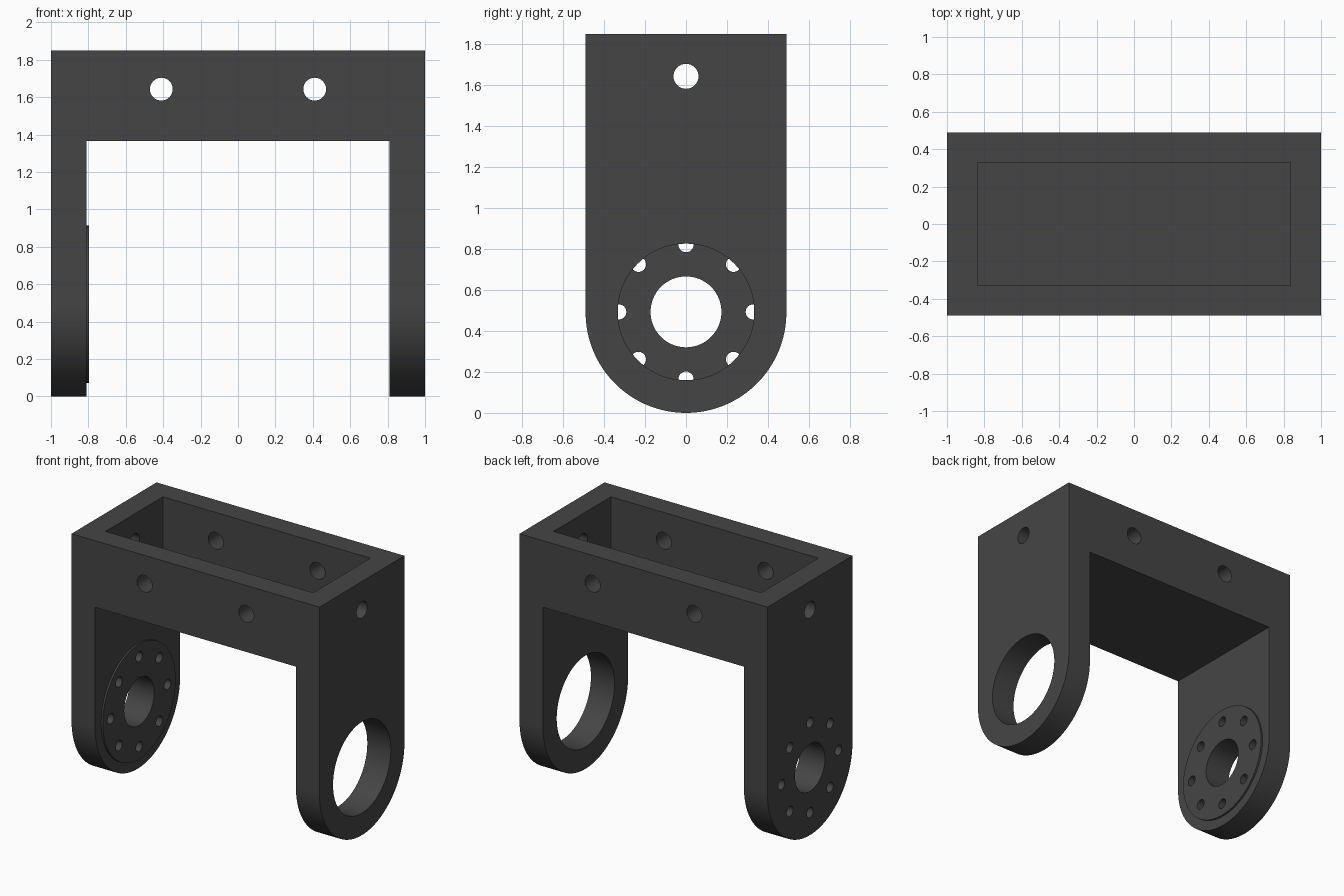
import bpy, bmesh
from math import cos, sin, pi, radians

if "Cube" in bpy.data.objects:
    bpy.data.objects.remove(bpy.data.objects["Cube"])

HALF_Y, TOP, AXIS_Z = 0.49, 1.85, 0.49
LEG_IN, BRIDGE_Z, POCKET_Z = 0.81, 1.365, 1.435

dark = bpy.data.materials.new("dark_plastic")
dark.diffuse_color = (0.06, 0.06, 0.06, 1)
dark.use_nodes = True
dark.node_tree.nodes["Principled BSDF"].inputs["Base Color"].default_value = dark.diffuse_color


def box(name, x0, x1, y0, y1, z0, z1):
    bpy.ops.mesh.primitive_cube_add(size=1, location=((x0+x1)/2, (y0+y1)/2, (z0+z1)/2))
    ob = bpy.context.object
    ob.name = name
    ob.scale = (x1-x0, y1-y0, z1-z0)
    bpy.ops.object.transform_apply(location=True, rotation=True, scale=True)
    return ob


def rod(name, axis, r, length, loc, sides=32):
    rot = (0, pi/2, 0) if axis == 'X' else (pi/2, 0, 0)
    bpy.ops.mesh.primitive_cylinder_add(vertices=sides, radius=r, depth=length,
                                        location=loc, rotation=rot)
    ob = bpy.context.object
    ob.name = name
    bpy.ops.object.transform_apply(location=True, rotation=True, scale=True)
    return ob


def combine(target, tool, op='DIFFERENCE'):
    tool.hide_render = True
    mod = target.modifiers.new(op, 'BOOLEAN')
    mod.operation, mod.object, mod.solver = op, tool, 'EXACT'
    bpy.context.view_layer.objects.active = target
    bpy.ops.object.modifier_apply(modifier=mod.name)
    bpy.data.objects.remove(tool, do_unlink=True)


# Solid block with a rounded underside, extruded along x
bm = bmesh.new()
N = 64
profile = [(HALF_Y, TOP), (-HALF_Y, TOP)]
profile += [(HALF_Y*cos(pi + pi*i/N), AXIS_Z + HALF_Y*sin(pi + pi*i/N)) for i in range(N+1)]
face = bm.faces.new([bm.verts.new((-1, y, z)) for y, z in profile])
ext = bmesh.ops.extrude_face_region(bm, geom=[face])
bmesh.ops.translate(bm, vec=(2, 0, 0),
                    verts=[v for v in ext['geom'] if isinstance(v, bmesh.types.BMVert)])
bmesh.ops.recalc_face_normals(bm, faces=bm.faces)
mesh = bpy.data.meshes.new("fork_bracket")
bm.to_mesh(mesh)
bm.free()
bracket = bpy.data.objects.new("fork_bracket", mesh)
bpy.context.collection.objects.link(bracket)

# Gap between the legs and open pocket in the bridge
combine(bracket, box("leg_gap", -LEG_IN, LEG_IN, -1, 1, -1, BRIDGE_Z))
combine(bracket, box("pocket", -0.837, 0.837, -0.33, 0.33, POCKET_Z, 3))

# Thin raised disc on the inside of the left leg
combine(bracket, rod("boss", 'X', 0.42, 0.063, (-0.8285, 0, AXIS_Z + 0.003), 96), 'UNION')

# Bearing hole in the right leg, shaft hole and bolt circle in the left leg
combine(bracket, rod("bearing_hole", 'X', 0.333, 0.6, (0.9, 0, AXIS_Z + 0.003), 96))
combine(bracket, rod("shaft_hole", 'X', 0.173, 0.6, (-0.9, 0, AXIS_Z + 0.003), 64))
for i in range(8):
    a = i*pi/4
    combine(bracket, rod("bolt_hole", 'X', 0.037, 0.6,
                         (-0.9, 0.328*cos(a), AXIS_Z + 0.003 + 0.328*sin(a)), 24))

# Screw holes through the bridge walls
for x in (-0.41, 0.41):
    combine(bracket, rod("screw_hole", 'Y', 0.061, 3, (x, 0, 1.643)))
combine(bracket, rod("side_screw_hole", 'X', 0.061, 3, (0, 0, 1.643)))

bracket.data.materials.clear()
bracket.data.materials.append(dark)
bpy.ops.object.select_all(action='DESELECT')
bracket.select_set(True)
bpy.context.view_layer.objects.active = bracket
bpy.ops.object.shade_smooth_by_angle(angle=radians(30))
